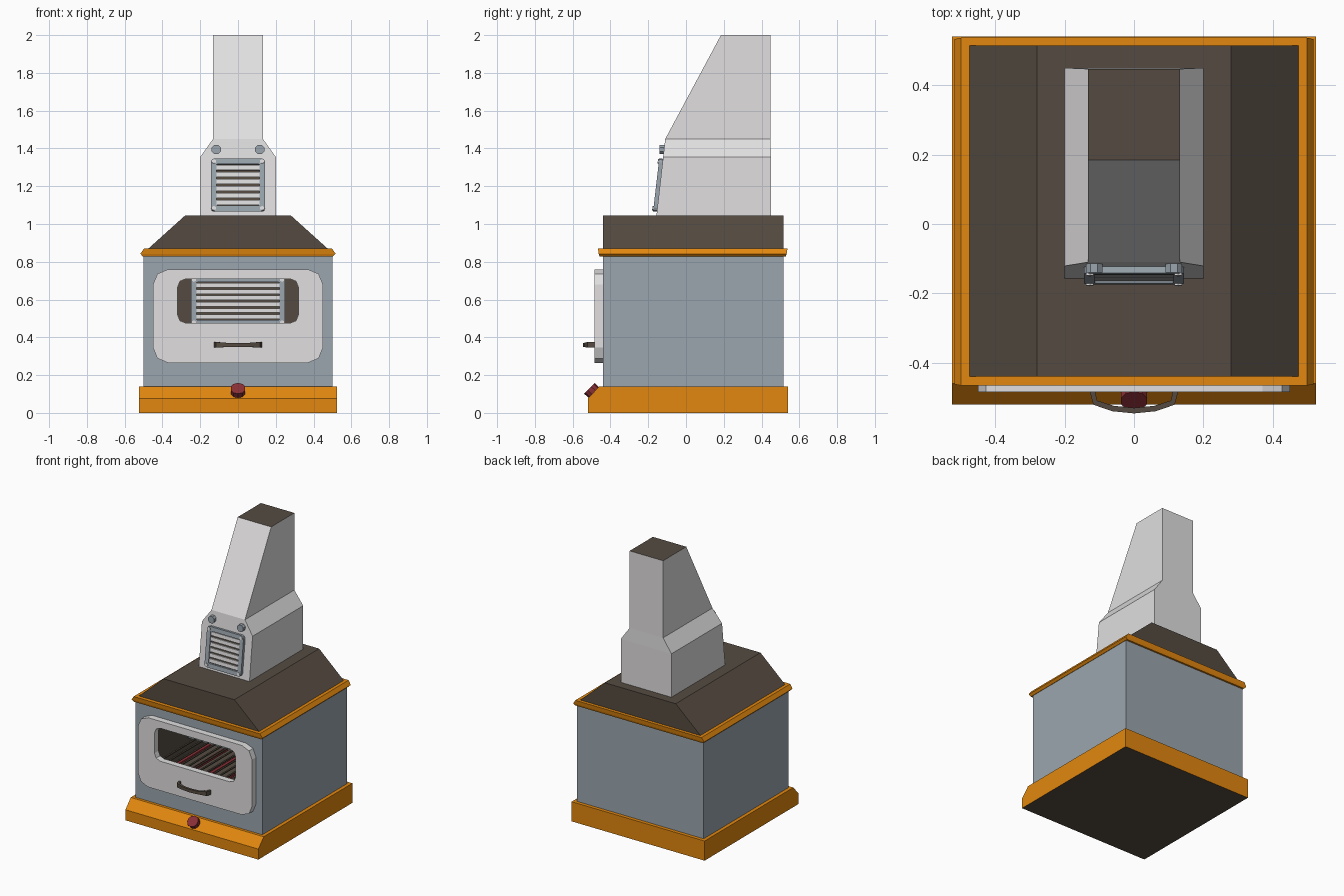
import bpy, bmesh, math
from mathutils import Matrix, Vector

if "Cube" in bpy.data.objects:
    bpy.data.objects.remove(bpy.data.objects["Cube"])


def mat(name, r, g, b):
    m = bpy.data.materials.new(name)
    lin = lambda c: (c / 255 / 12.92) if c < 11 else ((c / 255 + 0.055) / 1.055) ** 2.4
    m.diffuse_color = (lin(r), lin(g), lin(b), 1)
    m.use_nodes = True
    m.node_tree.nodes["Principled BSDF"].inputs["Base Color"].default_value = m.diffuse_color
    return m


ORANGE = mat("orange", 226, 135, 14)
STEEL = mat("blue_grey", 155, 166, 175)
WHITE = mat("off_white", 225, 223, 223)
BROWN = mat("dark_brown", 85, 75, 65)
RED = mat("dark_red", 138, 48, 54)


def finish(name, bm, mats, M=None):
    bmesh.ops.recalc_face_normals(bm, faces=bm.faces)
    me = bpy.data.meshes.new(name)
    bm.to_mesh(me)
    bm.free()
    ob = bpy.data.objects.new(name, me)
    for m in mats:
        me.materials.append(m)
    if M is not None:
        ob.matrix_world = M
    bpy.context.collection.objects.link(ob)
    return ob


def loft(name, sections, mats, closed=False, M=None, rule=None):
    """Skin equal-length loops; closed joins the last loop to the first."""
    bm = bmesh.new()
    rows = [[bm.verts.new(p) for p in s] for s in sections]
    n = len(rows[0])
    pairs = list(zip(rows, rows[1:])) + ([(rows[-1], rows[0])] if closed else [])
    for a, b in pairs:
        for i in range(n):
            j = (i + 1) % n
            bm.faces.new((a[i], a[j], b[j], b[i]))
    if not closed:
        bm.faces.new(rows[0])
        bm.faces.new(rows[-1])
    bmesh.ops.recalc_face_normals(bm, faces=bm.faces)
    if rule:
        bm.normal_update()
        for f in bm.faces:
            f.material_index = rule(f)
    return finish(name, bm, mats, M)


def rect(x, y0, y1, z):
    return [(-x, y0, z), (x, y0, z), (x, y1, z), (-x, y1, z)]


def box(name, x0, x1, y0, y1, z0, z1, m, M=None):
    return loft(name, [[(x0, y0, z), (x1, y0, z), (x1, y1, z), (x0, y1, z)]
                       for z in (z0, z1)], [m], M=M)


def rod(name, p, q, r, m, sides=8, M=None):
    p, q = Vector(p), Vector(q)
    rot = (q - p).to_track_quat('Z', 'Y')
    secs = [[c + rot @ Vector((r * math.cos(t), r * math.sin(t), 0))
             for t in (2 * math.pi * (i + 0.5) / sides for i in range(sides))] for c in (p, q)]
    return loft(name, secs, [m], M=M)


def rounded(w, z0, z1, r, y, seg=2):
    """Rounded rectangle in the xz plane."""
    pts = []
    for k, (cx, cz) in enumerate([(w - r, z1 - r), (r - w, z1 - r), (r - w, z0 + r), (w - r, z0 + r)]):
        for i in range(seg + 1):
            a = math.pi / 2 * (k + i / seg)
            pts.append((cx + r * math.cos(a), y, cz + r * math.sin(a)))
    return pts


def frame(name, outer, inner, y0, y1, m, M=None):
    loft(name, [rounded(*outer, y0), rounded(*outer, y1), rounded(*inner, y1), rounded(*inner, y0)],
         [m], closed=True, M=M)


def grille(name, w, h, edge, slats, M):
    """Vent: frame, backing plate, slats and corner bolts; local y = 0 is the wall."""
    frame(name + "_frame", (w, -h, h, 0.02), (w - edge, edge - h, h - edge, 0.006), -0.02, 0.004, STEEL, M)
    box(name + "_backing", -w + 0.01, w - 0.01, -0.004, 0.003, -h + 0.01, h - 0.01, BROWN, M)
    pitch = 2 * (h - edge) / slats
    for i in range(slats):
        z = edge - h + pitch * (i + 0.5)
        box(name + "_slat", edge - w, w - edge, -0.014, -0.003, z - pitch * 0.35, z + pitch * 0.35, WHITE, M)
    for sx in (-1, 1):
        for sz in (-1, 1):
            x, z = sx * (w - edge * 0.55), sz * (h - edge * 0.55)
            rod(name + "_bolt", (x, -0.015, z), (x, -0.026, z), 0.012, WHITE, 6, M)


# Base plinth with chamfered front and dark underside
profile = [(-0.52, 0), (0.54, 0), (0.54, 0.14), (-0.46, 0.14), (-0.52, 0.075)]
loft("base", [[(x, y, z) for y, z in profile] for x in (-0.525, 0.525)], [ORANGE, BROWN],
     rule=lambda f: int(f.normal.z < -0.9))

# Oven body with a recessed cavity
bm = bmesh.new()
bmesh.ops.create_cube(bm, size=1, matrix=Matrix.Translation((0, 0.0375, 0.485))
                      @ Matrix.Diagonal((1, 0.955, 0.71, 1)))
bm.normal_update()
front = next(f for f in bm.faces if f.normal.y < -0.9)
bmesh.ops.inset_region(bm, faces=[front], thickness=0.05)
for v in front.verts:
    v.co.x = math.copysign(0.42, v.co.x)
    v.co.z = 0.74 if v.co.z > 0.5 else 0.29
res = bmesh.ops.extrude_face_region(bm, geom=[front])["geom"]
if front.is_valid:
    bm.faces.remove(front)
bmesh.ops.translate(bm, vec=(0, 0.9, 0), verts=[g for g in res if isinstance(g, bmesh.types.BMVert)])
for f in bm.faces:
    c = f.calc_center_median()
    if abs(c.x) < 0.43 and 0.28 < c.z < 0.75 and -0.43 < c.y < 0.48:
        f.material_index = 1
finish("body", bm, [STEEL, BROWN])

# Vent on the cavity's back wall
grille("inner_vent", 0.25, 0.13, 0.03, 6, Matrix.Translation((0, 0.46, 0.592)))

# Cooking rack and red heating rods
for i in range(15):
    x = -0.35 + 0.05 * i
    rod("rack_rod", (x, -0.36, 0.42), (x, 0.42, 0.42), 0.007, BROWN, 6)
for y in (-0.36, 0.03, 0.42):
    rod("rack_crossbar", (-0.41, y, 0.415), (0.41, y, 0.415), 0.008, STEEL, 6)
for i in range(6):
    x = -0.325 + 0.13 * i
    rod("heating_rod", (x, -0.36, 0.34), (x, 0.42, 0.34), 0.014, RED, 6)

# Door with window opening
frame("door", (0.45, 0.265, 0.76, 0.08), (0.32, 0.475, 0.71, 0.045), -0.485, -0.44, WHITE)

# Curved door handle, swept along an arc
path = [(-0.12, -0.48), (-0.112, -0.515), (-0.06, -0.532), (0, -0.538),
        (0.06, -0.532), (0.112, -0.515), (0.12, -0.48)]
secs = []
for i, (x, y) in enumerate(path):
    a, b = path[max(i - 1, 0)], path[min(i + 1, 6)]
    d = Vector((b[0] - a[0], b[1] - a[1], 0)).normalized()
    n = Vector((d.y, -d.x, 0)) * 0.008
    hz = 0.015 if i in (0, 1, 5, 6) else 0.011
    secs.append([(x + s * n.x, y + s * n.y, 0.36 + t * hz)
                 for s, t in ((-1, -1), (1, -1), (1, 1), (-1, 1))])
loft("door_handle", secs, [BROWN])

# Control knob on the chamfer
rod("knob", (0, -0.482, 0.102), (0, -0.511, 0.130), 0.04, RED, 10)

# Trim band and roof
loft("trim", [rect(0.503, -0.457, 0.528, 0.828), rect(0.517, -0.462, 0.533, 0.842),
              rect(0.498, -0.466, 0.537, 0.87)], [ORANGE])
roof = [(-0.48, 0.865), (0.48, 0.865), (0.28, 1.045), (-0.28, 1.045)]
loft("roof", [[(x, y, z) for x, z in roof] for y in (-0.44, 0.515)], [BROWN])

# Chimney hood narrowing to the flue, with dark opening on top
loft("chimney", [rect(0.2, -0.157, 0.45, 1.04), rect(0.2, -0.121, 0.45, 1.355),
                 rect(0.132, -0.11, 0.447, 1.45), rect(0.132, 0.185, 0.447, 2.0)],
     [WHITE, BROWN], rule=lambda f: int(f.normal.z > 0.95))

# Sloped vent and two bolts on the chimney front
tilt = Matrix.Rotation(math.radians(-6.6), 4, 'X')
grille("chimney_vent", 0.144, 0.141, 0.03, 6, Matrix.Translation((0, -0.138, 1.205)) @ tilt)
for s in (-1, 1):
    rod("chimney_bolt", (s * 0.115, -0.11, 1.395), (s * 0.115, -0.14, 1.395), 0.026, STEEL, 8)
